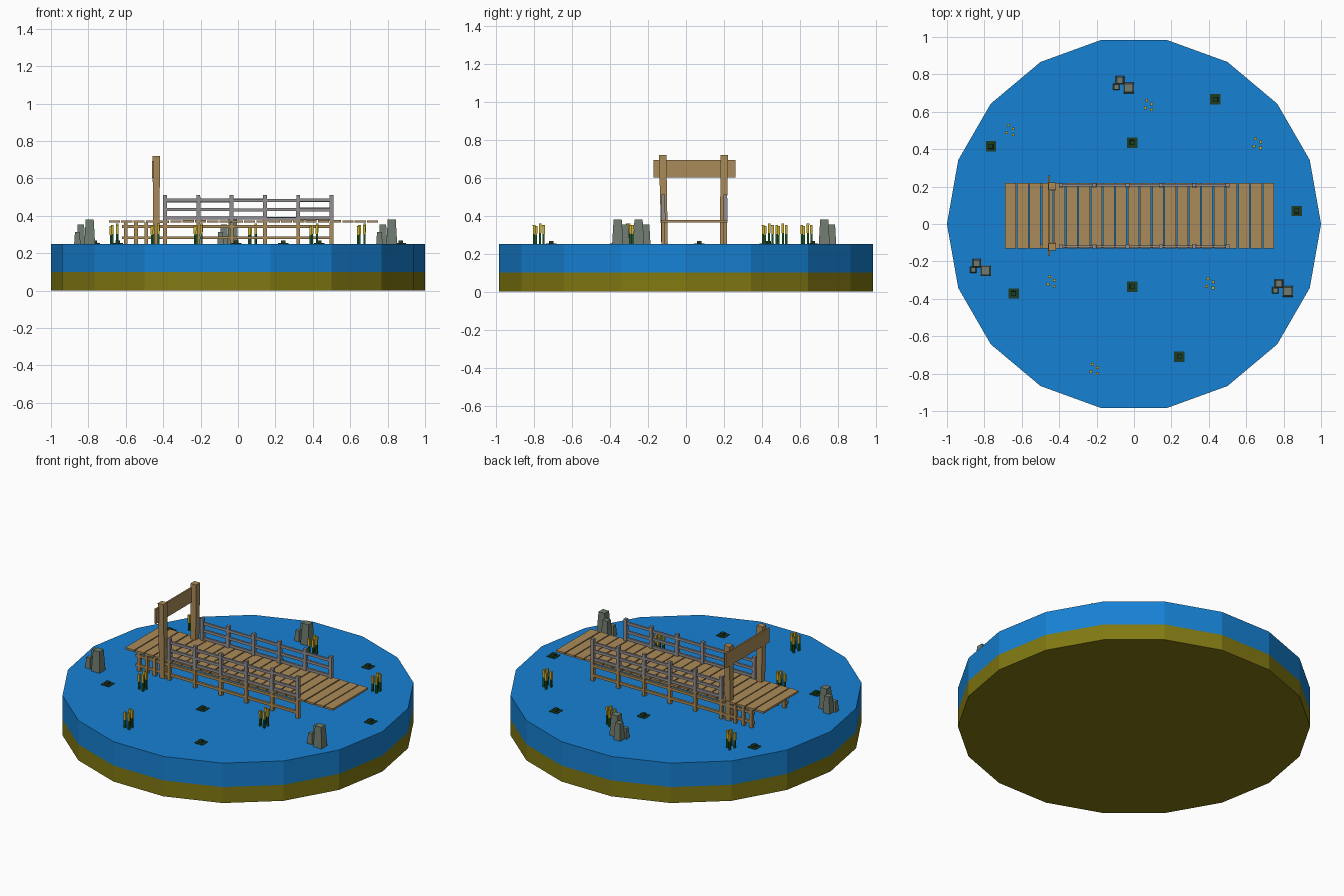
import bpy, bmesh, math, random
from mathutils import Matrix, Vector

if "Cube" in bpy.data.objects:
    bpy.data.objects.remove(bpy.data.objects["Cube"])

random.seed(4)


def material(name, r, g, b):
    m = bpy.data.materials.new(name)
    m.diffuse_color = (r, g, b, 1)
    m.use_nodes = True
    m.node_tree.nodes["Principled BSDF"].inputs["Base Color"].default_value = m.diffuse_color
    return m


WATER = material("water_blue", 0.008, 0.22, 0.65)
SAND = material("sand_olive", 0.22, 0.19, 0.006)
WOOD = material("wood", 0.41, 0.26, 0.10)
RAIL = material("weathered_wood", 0.29, 0.27, 0.28)
ROCK = material("rock_grey", 0.16, 0.20, 0.16)
PAD = material("dark_green", 0.012, 0.045, 0.018)
STEM = material("stem_green", 0.01, 0.09, 0.02)
HEAD = material("reed_yellow", 0.62, 0.45, 0.03)


def add_box(bm, lo, hi, taper=1.0, lean=(0, 0), yaw=0):
    """Box between two corners; the top can be shrunk, shifted and turned."""
    lo, hi = Vector(lo), Vector(hi)
    c, s = (lo + hi) / 2, hi - lo
    made = bmesh.ops.create_cube(bm, size=1)["verts"]
    rot = Matrix.Rotation(yaw, 3, 'Z')
    for v in made:
        p = Vector((v.co.x * s.x, v.co.y * s.y, v.co.z * s.z))
        if p.z > 0:
            p.x = p.x * taper + lean[0]
            p.y = p.y * taper + lean[1]
        v.co = rot @ p + c


def column(bm, x, y, w, z0, z1, **kw):
    add_box(bm, (x - w / 2, y - w / 2, z0), (x + w / 2, y + w / 2, z1), **kw)


def finish(bm, name, mat):
    me = bpy.data.meshes.new(name)
    bm.to_mesh(me)
    bm.free()
    me.materials.append(mat)
    ob = bpy.data.objects.new(name, me)
    bpy.context.collection.objects.link(ob)
    return ob


# Round base: sand layer below, water layer above
def disc(name, z0, z1, mat):
    bm = bmesh.new()
    ring = [bm.verts.new((math.cos(math.radians(20 * i)),
                          math.sin(math.radians(20 * i)), z0)) for i in range(18)]
    face = bm.faces.new(ring)
    up = bmesh.ops.extrude_face_region(bm, geom=[face])["geom"]
    for v in up:
        if isinstance(v, bmesh.types.BMVert):
            v.co.z = z1
    if len(bm.faces) < 20:
        bm.faces.new(ring)
    bmesh.ops.recalc_face_normals(bm, faces=bm.faces)
    finish(bm, name, mat)


disc("sand_bed", 0, 0.10, SAND)
disc("water", 0.10, 0.25, WATER)

# Deck planks
bm = bmesh.new()
step = 1.445 / 22
for i in range(22):
    x = -0.693 + i * step
    dz = random.uniform(-0.001, 0.001)
    add_box(bm, (x + 0.003, -0.13, 0.364 + dz), (x + step - 0.003, 0.218, 0.376 + dz))
finish(bm, "deck_planks", WOOD)

SIDES = (-0.12, 0.207)
BAYS = [-0.39 + i * 0.178 for i in range(6)]

# Posts and rails under the deck
bm = bmesh.new()
for y in SIDES:
    for x in [-0.60, -0.545, -0.49] + BAYS:
        column(bm, x, y, 0.02, 0.25, 0.365)
    for z in (0.283, 0.343):
        add_box(bm, (-0.62, y - 0.007, z - 0.008), (0.505, y + 0.007, z + 0.008))
finish(bm, "under_deck_frame", WOOD)

# Handrails above the deck
bm = bmesh.new()
for y in SIDES:
    for x in BAYS:
        column(bm, x, y, 0.022, 0.37, 0.512, taper=0.92)
    for z in (0.387, 0.434, 0.483):
        for a, b in zip(BAYS, BAYS[1:]):
            d = random.uniform(-0.003, 0.003)
            add_box(bm, (a, y - 0.006, z + d - 0.008), (b, y + 0.006, z + d + 0.008))
finish(bm, "handrails", RAIL)

# Gateway: two leaning posts and a cross board
bm = bmesh.new()
column(bm, -0.437, -0.113, 0.034, 0.25, 0.72, taper=1.15, lean=(0, -0.010))
column(bm, -0.437, 0.195, 0.034, 0.25, 0.72, taper=1.15, lean=(0, 0.007))
finish(bm, "gate_posts", WOOD)
bm = bmesh.new()
add_box(bm, (-0.460, -0.17, 0.602), (-0.450, 0.26, 0.694))
finish(bm, "gate_board", WOOD)

# Rock clusters: three tapered blocks each
for n, (cx, cy) in enumerate([(-0.82, -0.23), (-0.055, 0.748), (0.795, -0.34)]):
    bm = bmesh.new()
    for dx, dy, w, h in [(-0.02, 0.02, 0.046, 0.355), (0.027, -0.02, 0.058, 0.38),
                         (-0.039, -0.015, 0.034, 0.315)]:
        column(bm, cx + dx, cy + dy, w, 0.25, h, taper=0.74)
    finish(bm, f"rock_cluster_{n + 1}", ROCK)

# Reed clumps: dark stems with yellow heads
REEDS = [(-0.66, 0.50), (0.08, 0.632), (0.662, 0.428),
         (-0.44, -0.31), (0.408, -0.32), (-0.21, -0.778)]
stems, heads = bmesh.new(), bmesh.new()
for cx, cy in REEDS:
    for dx, dy, dz in [(-0.012, 0.028, 0), (0.015, 0.01, 0.006),
                       (0.014, -0.022, 0), (-0.02, -0.012, -0.006)]:
        x, y = cx + dx, cy + dy
        column(stems, x, y, 0.011, 0.25, 0.306 + dz)
        column(heads, x, y, 0.013, 0.304 + dz, 0.352 + dz, taper=1.1)
finish(stems, "reed_stems", STEM)
finish(heads, "reed_heads", HEAD)

# Floating water plants: flat leaf with a small bud
bm = bmesh.new()
for x, y in [(-0.765, 0.415), (-0.01, 0.435), (0.435, 0.667), (0.87, 0.07),
             (-0.643, -0.372), (-0.01, -0.336), (0.242, -0.71)]:
    column(bm, x, y, 0.055, 0.25, 0.254)
    column(bm, x, y, 0.026, 0.252, 0.268, taper=0.9)
finish(bm, "water_plants", PAD)
